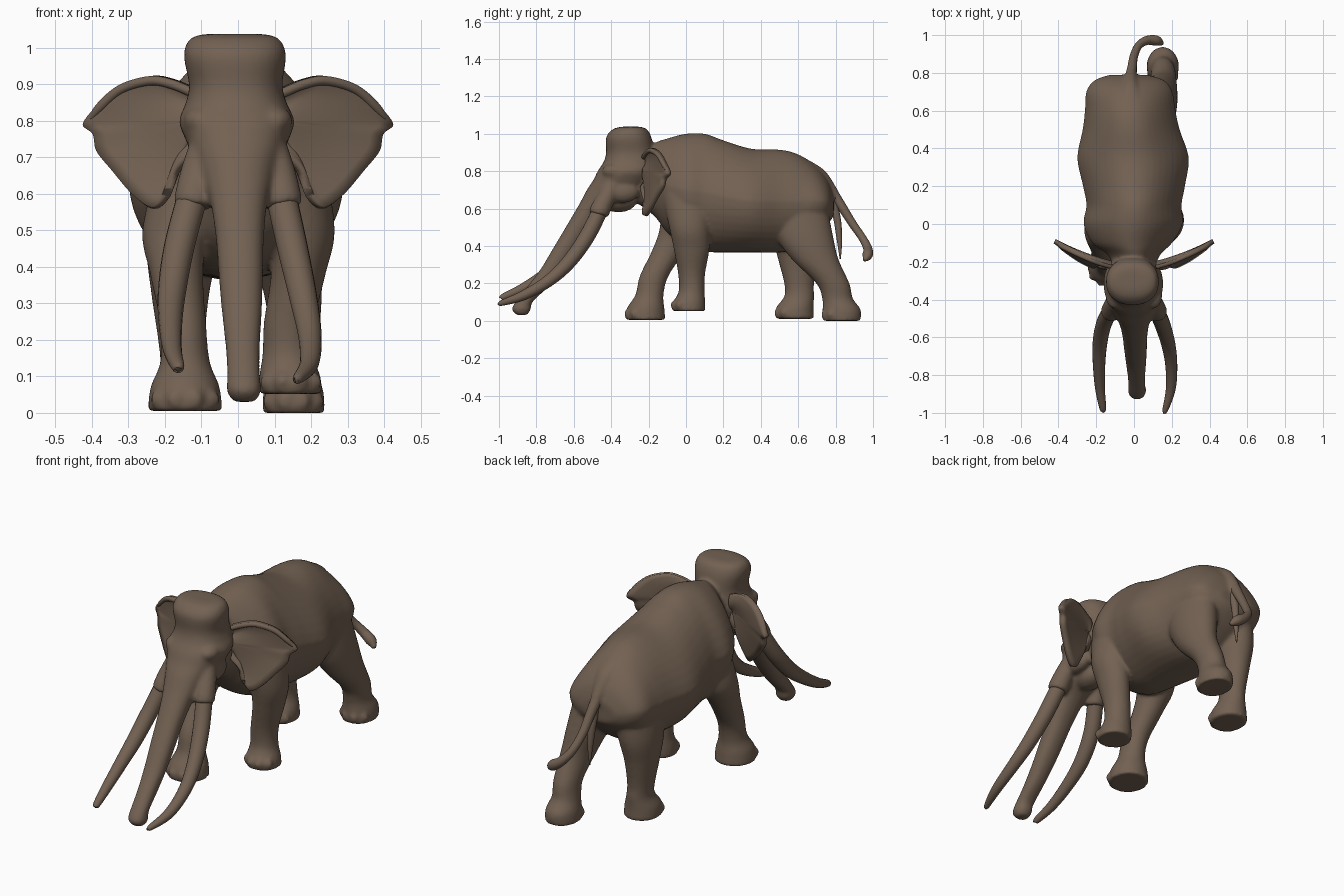
import bpy
import bmesh
import math
from mathutils import Vector, Matrix

if "Cube" in bpy.data.objects:
    bpy.data.objects.remove(bpy.data.objects["Cube"], do_unlink=True)

HIDE = (0.17, 0.12, 0.085, 1)
hide = bpy.data.materials.new("brown_hide")
hide.use_nodes = True
hide.diffuse_color = HIDE
hide.node_tree.nodes["Principled BSDF"].inputs["Base Color"].default_value = HIDE

X, Y, Z = Vector((1, 0, 0)), Vector((0, 1, 0)), Vector((0, 0, 1))


def spline(rows, steps=7):
    """Smooth curve through rows of numbers."""
    out = []
    last = len(rows) - 1
    for i in range(last):
        p0, p1 = rows[max(i - 1, 0)], rows[i]
        p2, p3 = rows[i + 1], rows[min(i + 2, last)]
        for s in range(steps):
            t = s / steps
            out.append([b + t / 2 * (c - a + t * (2*a - 5*b + 4*c - d + t * (3*(b - c) + d - a)))
                        for a, b, c, d in zip(p0, p1, p2, p3)])
    return out + [list(rows[last])]


def loft(bm, rows, across=None, power=1.0, pear=0.0, sides=40):
    """Skin oval rings (x, y, z, half width, half depth); rings follow the path unless across is set.
    A pear value narrows the upper half of each ring."""
    rows = spline(rows)
    points = [Vector(r[:3]) for r in rows]
    rings = []
    for i, row in enumerate(rows):
        u, v = X, across
        if across is None:
            tangent = (points[min(i + 1, len(points) - 1)] - points[max(i - 1, 0)]).normalized()
            u = (X - tangent * X.dot(tangent)).normalized()
            v = tangent.cross(u)
        ring = []
        for k in range(sides):
            angle = math.tau * k / sides
            c, s = math.cos(angle), math.sin(angle)
            c = math.copysign(abs(c) ** power, c) * (1 - pear * max(s, 0))
            s = math.copysign(abs(s) ** power, s)
            ring.append(bm.verts.new(points[i] + u * row[3] * c + v * row[4] * s))
        rings.append(ring)
    for a, b in zip(rings, rings[1:]):
        for k in range(sides):
            j = (k + 1) % sides
            bm.faces.new((a[k], a[j], b[j], b[k]))
    bm.faces.new(rings[0])
    bm.faces.new(rings[-1])


def blob(bm, centre, size):
    matrix = Matrix.Translation(centre) @ Matrix.Diagonal((*size, 1))
    bmesh.ops.create_uvsphere(bm, u_segments=20, v_segments=12, radius=1, matrix=matrix)


def finish(name, bm):
    bmesh.ops.recalc_face_normals(bm, faces=bm.faces)
    mesh = bpy.data.meshes.new(name)
    bm.to_mesh(mesh)
    bm.free()
    mesh.materials.append(hide)
    mesh.polygons.foreach_set("use_smooth", [True] * len(mesh.polygons))
    obj = bpy.data.objects.new(name, mesh)
    bpy.context.collection.objects.link(obj)
    return obj


def tube(name, rows):
    """Round tapering part from (x, y, z, radius) rows."""
    bm = bmesh.new()
    loft(bm, [(*r, r[3]) for r in rows], sides=16)
    return finish(name, bm)


# Torso with neck: y, centre x, half width, underside, back line
body = bmesh.new()
TORSO = [
    (-.29, 0, .09, .65, .88), (-.17, 0, .135, .56, .95), (-.1, -.01, .212, .47, .975),
    (0, -.005, .262, .4, 1), (.1, 0, .252, .37, 1), (.2, 0, .27, .365, .965),
    (.35, -.005, .295, .365, .92), (.5, -.015, .257, .365, .915), (.6, -.02, .24, .39, .89),
    (.7, -.025, .228, .46, .825), (.76, -.025, .185, .52, .75), (.79, -.03, .1, .56, .67)]
loft(body, [(x, y, (lo + hi) / 2, w, (hi - lo) / 2) for y, x, w, lo, hi in TORSO],
     across=Z, power=.97, pear=.27)

# Domed head running down into the trunk: z, front y, rear y, half width
HEAD = [
    (1.038, -.34, -.25, .08), (1.025, -.39, -.21, .122), (.98, -.427, -.185, .14),
    (.9, -.427, -.17, .128), (.85, -.44, -.16, .138), (.8, -.472, -.16, .158),
    (.75, -.497, -.18, .142), (.7, -.53, -.23, .12), (.63, -.567, -.35, .095),
    (.57, -.602, -.44, .077), (.48, -.655, -.52, .066), (.38, -.715, -.59, .061),
    (.28, -.775, -.66, .055), (.18, -.85, -.74, .047), (.1, -.912, -.82, .045),
    (.06, -.93, -.83, .047), (.03, -.905, -.85, .03)]
loft(body, [(.018 - .027 * z, (f + r) / 2, z, w, (r - f) / 2) for z, f, r, w in HEAD],
     across=Y, power=.88)
blob(body, (0, -.36, .645), (.075, .1, .065))

# Brows, cheeks and tusk sockets on both sides
for side in (-1, 1):
    blob(body, (side * .1, -.385, .8), (.05, .065, .04))
    blob(body, (side * .095, -.34, .69), (.045, .09, .06))
    loft(body, [(side * .085, -.38, .74, .045, .055), (side * .107, -.425, .66, .05, .05),
                (side * .121, -.46, .59, .053, .054), (side * .125, -.468, .565, .05, .05)])

# Four walking legs, from the shoulder or hip down to the sole
LEGS = [
    [(-.13, 0, .68, .09, .13), (-.172, -.03, .5, .09, .11), (-.168, -.09, .38, .073, .09),
     (-.15, -.17, .24, .063, .077), (-.145, -.195, .14, .068, .075),
     (-.145, -.215, .07, .095, .099), (-.145, -.217, .005, .102, .107)],
    [(.14, .01, .68, .1, .14), (.175, .02, .5, .09, .11), (.165, .03, .38, .075, .095),
     (.14, .03, .25, .069, .072), (.137, .03, .16, .07, .069),
     (.142, .018, .1, .084, .085), (.145, .015, .052, .087, .088)],
    [(.1, .58, .64, .1, .17), (.128, .63, .46, .098, .155), (.15, .69, .33, .08, .125),
     (.155, .785, .2, .067, .089), (.15, .81, .12, .067, .082),
     (.152, .832, .06, .082, .102), (.152, .832, 0, .086, .102)],
    [(-.12, .6, .64, .11, .15), (-.15, .6, .46, .1, .14), (-.158, .6, .33, .08, .108),
     (-.155, .605, .2, .064, .08), (-.15, .605, .13, .064, .08),
     (-.15, .582, .07, .087, .1), (-.15, .582, .01, .092, .103)]]
for leg in LEGS:
    loft(body, leg, across=Y)
    # Toes around the front of the foot
    x, y, z, w, d = leg[-1]
    for turn in (-.9, -.3, .3, .9):
        toe = (x + w * .88 * math.sin(turn), y - d * .9 * math.cos(turn), z + .032)
        blob(body, toe, (.025, .022, .028))

# Root of the tail, swelling out of the rump
loft(body, [(-.02, .64, .8, .09, .06), (-.02, .71, .765, .055, .05),
            (-.018, .77, .705, .034, .034), (-.013, .81, .65, .024, .024)])

# Fuse the parts into one soft skin
skin = finish("body", body)
fuse = skin.modifiers.new("fuse", "REMESH")
fuse.mode = "VOXEL"
fuse.voxel_size = .009
fuse.use_smooth_shade = True
relax = skin.modifiers.new("relax", "SMOOTH")
relax.factor = .5
relax.iterations = 9

# Long tusks
tube("left_tusk", [(.115, -.45, .61, .042), (.15, -.53, .45, .042), (.18, -.63, .31, .038),
                   (.197, -.74, .21, .032), (.195, -.87, .135, .026), (.165, -.985, .095, .015),
                   (.155, -.998, .09, .005)])
tube("right_tusk", [(-.12, -.45, .61, .042), (-.16, -.53, .46, .042), (-.18, -.63, .34, .039),
                    (-.185, -.74, .255, .033), (-.18, -.87, .175, .026),
                    (-.165, -.975, .128, .018), (-.163, -.99, .12, .008)])

# Tail curling aside, with a hanging lock of hair
tube("tail", [(-.02, .73, .745, .03), (-.018, .775, .695, .03), (-.01, .83, .615, .025),
              (0, .89, .52, .022), (.025, .945, .44, .021), (.07, .972, .385, .024),
              (.12, .97, .35, .027), (.15, .955, .325, .01)])
tube("tail_lock", [(-.01, .77, .68, .02), (-.005, .805, .56, .02), (0, .82, .44, .015),
                   (0, .825, .33, .003)])

# Ears: scalloped fan around a root point, swept back and mirrored
OUTLINE = [(.12, .885), (.18, .91), (.24, .92), (.32, .897), (.38, .845), (.42, .79),
           (.393, .76), (.383, .715), (.34, .66), (.285, .595), (.235, .562),
           (.2, .59), (.172, .66), (.12, .71)]


def ear_point(x, z):
    out = x - .14
    return Vector((x, -.215 + .23 * out + .9 * out * out + .1 * (z - .9), z))


def mirrored(obj):
    obj.modifiers.new("mirror", "MIRROR")


ear = bmesh.new()
edge = spline(OUTLINE)
root = Vector((.12, .8))
LAYERS = 8
grid = []
for i in range(1, LAYERS + 1):
    t = i / LAYERS
    dish = Vector((0, .018 * math.sin(math.pi * t), 0))
    grid.append([ear.verts.new(ear_point(*root.lerp(Vector(p), t)) + dish) for p in edge])
hub = ear.verts.new(ear_point(*root))
for k in range(len(edge) - 1):
    ear.faces.new((hub, grid[0][k], grid[0][k + 1]))
    for a, b in zip(grid, grid[1:]):
        ear.faces.new((a[k], b[k], b[k + 1], a[k + 1]))
ears = finish("ears", ear)
thick = ears.modifiers.new("thickness", "SOLIDIFY")
thick.thickness = .024
thick.offset = 0
mirrored(ears)

# Rolled upper rim of each ear
rim = tube("ear_rims", [(*(ear_point(x, z - .01) - Y * .004), .013) for x, z in OUTLINE[:5]]
           + [(*ear_point(.413, .79), .005)])
mirrored(rim)
